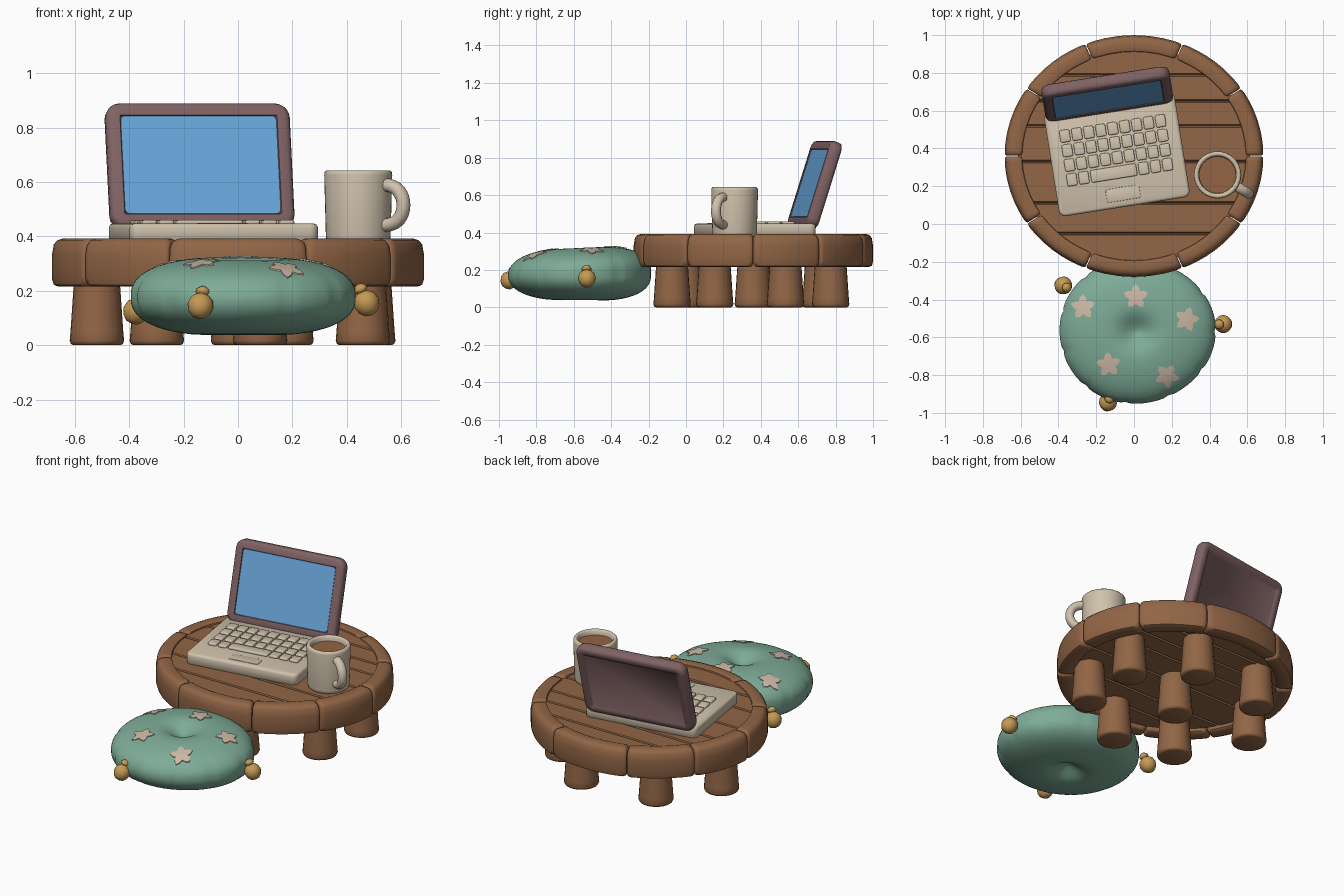
import bpy, bmesh, math
from mathutils import Matrix, Vector
from mathutils.bvhtree import BVHTree

if "Cube" in bpy.data.objects:
    bpy.data.objects.remove(bpy.data.objects["Cube"])

TAU = 2 * math.pi


def material(name, r, g, b):
    lin = [((c / 255 + 0.055) / 1.055) ** 2.4 for c in (r, g, b)]
    m = bpy.data.materials.new(name)
    m.diffuse_color = (*lin, 1)
    m.use_nodes = True
    m.node_tree.nodes["Principled BSDF"].inputs["Base Color"].default_value = m.diffuse_color
    return m


WOOD = material("wood", 146, 102, 70)
GREEN = material("cushion green", 126, 172, 152)
PALE = material("star beige", 206, 186, 166)
CREAM = material("cream", 208, 194, 172)
FRAME = material("plum frame", 128, 98, 100)
BLUE = material("screen blue", 104, 166, 218)
GOLD = material("gold", 196, 154, 84)
COFFEE = material("coffee", 148, 100, 66)


def loft(name, rings, mat, mtx=Matrix(), sharp=50, closed=False):
    """Skin a list of closed point loops; cap both ends or join them."""
    bm = bmesh.new()
    vr = [[bm.verts.new(mtx @ Vector(p)) for p in ring] for ring in rings]
    pairs = list(zip(vr, vr[1:])) + ([(vr[-1], vr[0])] if closed else [])
    for a, b in pairs:
        n = len(a)
        for i in range(n):
            j = (i + 1) % n
            bm.faces.new((a[i], a[j], b[j], b[i]))
    if not closed:
        bm.faces.new(vr[0])
        bm.faces.new(vr[-1])
    bmesh.ops.recalc_face_normals(bm, faces=bm.faces)
    for f in bm.faces:
        f.smooth = True
    for e in bm.edges:
        e.smooth = e.calc_face_angle(0) < math.radians(sharp)
    me = bpy.data.meshes.new(name)
    bm.to_mesh(me)
    bm.free()
    me.materials.append(mat)
    ob = bpy.data.objects.new(name, me)
    bpy.context.collection.objects.link(ob)
    return ob


def lathe(name, profile, mat, mtx=Matrix(), n=32, sharp=50):
    rings = [[(r * math.cos(TAU * i / n), r * math.sin(TAU * i / n), z) for i in range(n)]
             for r, z in profile]
    return loft(name, rings, mat, mtx, sharp)


def rrect(w, h, r, z, inset=0, n=5):
    """Rounded rectangle loop centred on the origin at height z."""
    w, h, r = w / 2 - inset, h / 2 - inset, max(r - inset, 0.004)
    pts = []
    for k, (sx, sy) in enumerate(((1, 1), (-1, 1), (-1, -1), (1, -1))):
        for i in range(n + 1):
            a = math.pi / 2 * (k + i / n)
            pts.append((sx * (w - r) + r * math.cos(a), sy * (h - r) + r * math.sin(a), z))
    return pts


def slab(name, w, h, r, z0, z1, bev, mat, mtx):
    return loft(name, [rrect(w, h, r, z0, bev), rrect(w, h, r, z0 + bev), rrect(w, h, r, z1 - bev),
                       rrect(w, h, r, z1 - bev * 0.3, bev * 0.3), rrect(w, h, r, z1, bev)], mat, mtx)


# ---- Table rim: ten rounded blocks around an ellipse
TABLE = Matrix.Translation((0, 0.36, 0))
SQ = 0.64 / 0.685
rim = [(0.59, 0.225), (0.60, 0.217), (0.66, 0.215), (0.678, 0.222), (0.685, 0.245), (0.685, 0.33),
       (0.678, 0.37), (0.665, 0.386), (0.645, 0.392), (0.605, 0.392), (0.594, 0.388), (0.59, 0.375)]
seams = [0, 34, 68, 112, 146, 180, 214, 248, 292, 326, 360]
for k, (a0, a1) in enumerate(zip(seams, seams[1:])):
    rings = []
    for t, s in ((0, 0.82), (0.012, 0.92), (0.04, 0.99), (0.08, 1), (0.2, 1), (0.35, 1), (0.5, 1),
                 (0.65, 1), (0.8, 1), (0.92, 1), (0.96, 0.99), (0.988, 0.92), (1, 0.82)):
        a = math.radians(a0 + 0.2 + (a1 - a0 - 0.4) * t)
        ring = []
        for r, z in rim:
            r, z = 0.637 + (r - 0.637) * s, 0.303 + (z - 0.303) * s
            ring.append((r * math.cos(a), r * math.sin(a) * SQ, z))
        rings.append(ring)
    loft(f"table_rim_block_{k + 1}", rings, WOOD, TABLE)

# ---- Table planks running left to right, over a core disc
cuts = [-0.562, -0.41, -0.25, -0.03, 0.16, 0.29, 0.43, 0.562]


def strip(y0, y1, z, n=8):
    ys = [y0 + (y1 - y0) * i / n for i in range(n + 1)]
    half = [0.615 * math.sqrt(max(0, 1 - (y / 0.575) ** 2)) for y in ys]
    return [(h, y, z) for h, y in zip(half, ys)] + [(-h, y, z) for h, y in reversed(list(zip(half, ys)))]


for k, (y0, y1) in enumerate(zip(cuts, cuts[1:])):
    loft(f"table_plank_{k + 1}", [strip(y0 + 0.008, y1 - 0.008, 0.243), strip(y0 + 0.002, y1 - 0.002, 0.252),
                                  strip(y0 + 0.002, y1 - 0.002, 0.371), strip(y0 + 0.008, y1 - 0.008, 0.38)],
         WOOD, TABLE, 30)
lathe("table_core", [(0.61, 0.26), (0.61, 0.362)], WOOD, TABLE @ Matrix.Diagonal((1, SQ, 1, 1)), 64)

# ---- Legs: seven in a ring and one in the middle
leg_spots = [(0, 0)] + [(0.52 * math.cos(math.radians(a)), 0.44 * math.sin(math.radians(a)))
                        for a in (23, 70, 125, 176, 235, 279, 332)]
for k, (x, y) in enumerate(leg_spots):
    lathe(f"table_leg_{k + 1}", [(0.085, 0), (0.095, 0.004), (0.1, 0.016), (0.097, 0.05), (0.082, 0.27)],
          WOOD, TABLE @ Matrix.Translation((x, y, 0)), 24)

# ---- Cushion: soft puffed disc with a dimple and slight side creases
CX, CY, N = 0.015, -0.568, 88


def cushion_ring(f, side):
    ring = []
    for i in range(N):
        a = TAU * i / N
        crease = 0.009 * max(0, math.cos(11 * a)) ** 8 * f ** 6
        bulge = 1 + 0.012 * math.cos(3 * a - 0.4)
        x, y = 0.415 * f * math.cos(a) * bulge, 0.383 * f * math.sin(a) * bulge
        z = 0.145 * max(0, 1 - f ** 2.8) ** 0.42 - 0.06 * math.exp(-(f / 0.2) ** 2)
        z = 0.178 + side * z + (0.045 * y if side > 0 else -0.01 * y)
        ring.append((CX + x * (1 - crease * 2), CY + y * (1 - crease * 2), z))
    return ring


steps = [math.sin(math.pi / 2 * i / 20) for i in range(1, 20)]
cushion = loft("cushion", [cushion_ring(f, -1) for f in [0.01] + steps] +
               [cushion_ring(f, 1) for f in steps[::-1] + [0.01]], GREEN, sharp=80)

# ---- Stars laid on the cushion surface
tree = BVHTree.FromPolygons([v.co for v in cushion.data.vertices], [p.vertices for p in cushion.data.polygons])


def on_cushion(x, y, lift):
    return tree.ray_cast(Vector((x, y, 2)), Vector((0, 0, -1)))[0] + Vector((0, 0, lift))


scales = [0.05, 0.3, 0.55, 0.8, 1]
for k, (x, y, rot) in enumerate(((-0.27, -0.44, 20), (0.01, -0.385, 90), (0.28, -0.505, 75),
                                 (0.175, -0.805, 60), (-0.135, -0.745, 95))):
    rings = []
    for s, lift in [(s, -0.003) for s in scales] + [(s, 0.005) for s in scales[::-1]]:
        ring = []
        for i in range(20):
            r = s * (0.067, 0.053, 0.037, 0.053)[i % 4]
            a = math.radians(rot) + TAU * i / 20
            ring.append(on_cushion(x + r * math.cos(a), y + r * math.sin(a), lift))
        rings.append(ring)
    loft(f"cushion_star_{k + 1}", rings, PALE)

# ---- Gold bobbles, knob tilted toward the cushion
bobble = [(0.004, -0.048), (0.024, -0.043), (0.04, -0.026), (0.048, 0), (0.042, 0.024), (0.028, 0.038),
          (0.018, 0.044), (0.026, 0.052), (0.025, 0.062), (0.014, 0.073), (0.003, 0.076)]
for k, (x, y, z) in enumerate(((-0.138, -0.945, 0.145), (0.473, -0.53, 0.155), (-0.375, -0.325, 0.125))):
    axis = Vector((CX - x, CY - y, 0)).normalized() * 0.45 + Vector((0, 0, 1))
    lathe(f"cushion_bobble_{k + 1}", bobble, GOLD,
          Matrix.Translation((x, y, z)) @ axis.to_track_quat('Z', 'Y').to_matrix().to_4x4(), 20, 80)

# ---- Laptop base and keys
LAP = Matrix.Translation((-0.125, 0.585, 0)) @ Matrix.Rotation(math.radians(9), 4, 'Z')
slab("laptop_base", 0.70, 0.56, 0.035, 0.37, 0.447, 0.014, CREAM, LAP @ Matrix.Translation((0, -0.22, 0)))
for row in range(4):
    spans = [(c, 1) for c in range(9)] if row < 3 else [(0, 1), (1, 1), (2, 4), (6, 1), (7, 1), (8, 1)]
    for c, w in spans:
        at = Matrix.Translation((-0.288 + 0.064 * (c + w / 2), -0.08 - 0.078 * row, 0))
        slab(f"key_{row + 1}_{c + 1}", 0.064 * w - 0.01, 0.066, 0.01, 0.44, 0.46, 0.006, CREAM, LAP @ at)
slab("touchpad", 0.18, 0.07, 0.012, 0.444, 0.45, 0.002, CREAM, LAP @ Matrix.Translation((0, -0.43, 0)))

# ---- Laptop lid: local z runs from the screen side to the back
W, H = 0.685, 0.482
LID = (LAP @ Matrix.Translation((0, 0, 0.435)) @ Matrix.Rotation(math.radians(-17.5), 4, 'X')
       @ Matrix.Translation((0, 0, H / 2)) @ Matrix.Rotation(math.radians(-90), 4, 'X'))
lid_rings = [(0.054, 0.010), (0.050, 0), (0.020, 0), (0.006, 0.006), (0, 0.02), (0, 0.048), (0.006, 0.062),
             (0.020, 0.068), (0.046, 0.068), (0.054, 0.060)]
loft("laptop_lid", [rrect(W, H, 0.055, z, i) for i, z in lid_rings], FRAME, LID)
loft("laptop_screen", [rrect(W, H, 0.07, z, 0.053) for z in (0.004, 0.011)], BLUE, LID)

# ---- Mug with coffee and handle
MUG = Matrix.Translation((0.442, 0.26, 0))
lathe("mug_body", [(0.108, 0.378), (0.116, 0.384), (0.119, 0.40), (0.125, 0.625), (0.123, 0.637), (0.116, 0.643),
                   (0.106, 0.642), (0.1, 0.634), (0.097, 0.61), (0.09, 0.42)], CREAM, MUG, 40)
lathe("coffee", [(0.096, 0.58), (0.0985, 0.612)], COFFEE, MUG, 40)
rings = []
for i in range(17):
    t = math.pi * i / 16
    c = Vector((0.108 + 0.086 * math.sin(t) ** 0.8 if 0 < i < 16 else 0.108, 0, 0.515 + 0.074 * math.cos(t)))
    out = Vector((math.sin(t), 0, math.cos(t)))
    rings.append([c + out * 0.025 * math.cos(TAU * j / 14) + Vector((0, 0.027 * math.sin(TAU * j / 14), 0))
                  for j in range(14)])
loft("mug_handle", rings, CREAM, MUG @ Matrix.Rotation(math.radians(-31), 4, 'Z'), 80)
